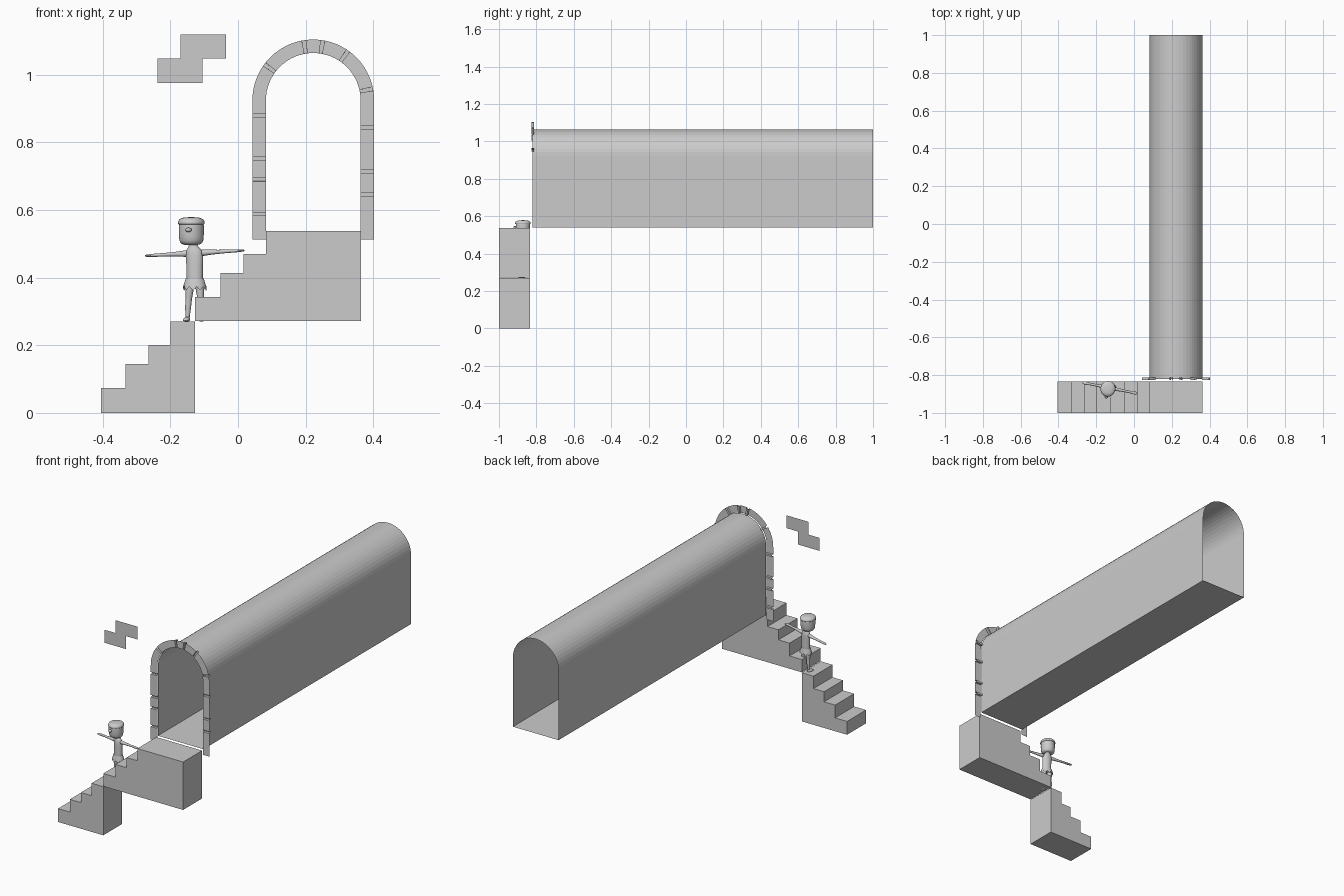
import bpy, bmesh, math
from mathutils import Vector, Matrix

if "Cube" in bpy.data.objects:
    bpy.data.objects.remove(bpy.data.objects["Cube"])

stone = bpy.data.materials.new("plain_grey")
stone.diffuse_color = (0.6, 0.6, 0.6, 1)
stone.use_nodes = True
stone.node_tree.nodes["Principled BSDF"].inputs["Base Color"].default_value = stone.diffuse_color


def make(name, verts, faces, smooth=False, subsurf=0):
    me = bpy.data.meshes.new(name)
    me.from_pydata([tuple(v) for v in verts], [], faces)
    me.materials.append(stone)
    ob = bpy.data.objects.new(name, me)
    bpy.context.collection.objects.link(ob)
    if subsurf:
        ob.modifiers.new("round", 'SUBSURF').levels = subsurf
        ob.modifiers["round"].render_levels = subsurf
    if smooth:
        for p in me.polygons:
            p.use_smooth = True
    return ob


def prism(name, prof, y0, y1):
    """Closed solid from an outline in x, z pulled along y."""
    n = len(prof)
    verts = [(x, y0, z) for x, z in prof] + [(x, y1, z) for x, z in prof]
    faces = [tuple(range(n)), tuple(range(2 * n - 1, n - 1, -1))]
    faces += [(i, i + n, (i + 1) % n + n, (i + 1) % n) for i in range(n)]
    ob = make(name, verts, faces)
    bm = bmesh.new()
    bm.from_mesh(ob.data)
    bmesh.ops.recalc_face_normals(bm, faces=bm.faces)
    bm.to_mesh(ob.data)
    bm.free()


def stairs(name, xs, zs, base):
    prof = [(xs[-1], base), (xs[0], base)]
    for i, z in enumerate(zs):
        prof += [(xs[i], z), (xs[i + 1], z)]
    prism(name, prof, -1.0, -0.834)


# Two flights of stairs
stairs("lower_stairs", [-0.405, -0.332, -0.264, -0.199, -0.127],
       [0.074, 0.145, 0.201, 0.27], 0.0)
stairs("upper_stairs", [-0.127, -0.052, 0.016, 0.083, 0.363],
       [0.343, 0.414, 0.47, 0.538], 0.272)

# Tunnel: open-ended shell with a floor
CX, CZ, RI, RO = 0.2225, 0.924, 0.14, 0.18
prof = [(CX - RI, 0.54)]
prof += [(CX - RI * math.cos(math.pi * i / 24), CZ + RI * math.sin(math.pi * i / 24))
         for i in range(25)]
prof += [(CX + RI, 0.54)]
n = len(prof)
make("tunnel", [(x, y, z) for y in (-0.82, 1.0) for x, z in prof],
     [(i, i + n, (i + 1) % n + n, (i + 1) % n) for i in range(n)])

# Arch surround: flat ribbon with recessed mortar joints
BOT, RM = 0.512, 0.16
LEG, ARC = CZ - BOT, math.pi * RM


def arch_point(s, r):
    if s < LEG:
        return CX - r, BOT + s
    if s > LEG + ARC:
        return CX + r, CZ - (s - LEG - ARC)
    a = (s - LEG) / RM
    return CX - r * math.cos(a), CZ + r * math.sin(a)


joints = [z - BOT for z in (0.588, 0.69, 0.753, 0.88)]
joints += [LEG + math.radians(180 - d) * RM for d in (143.5, 99, 81, 55, 11)]
joints += [LEG + ARC + CZ - z for z in (0.845, 0.715, 0.645)]
FRONT, DEEP = -0.826, -0.813
samples = [(0, FRONT), (2 * LEG + ARC, FRONT)]
samples += [(LEG + ARC * i / 32, FRONT) for i in range(33)]
samples = [p for p in samples if all(abs(p[0] - j) > 0.006 for j in joints)]
for j in joints:
    samples += [(j - 0.0051, FRONT), (j - 0.005, DEEP), (j + 0.005, DEEP), (j + 0.0051, FRONT)]
samples.sort()
verts = []
for s, y in samples:
    for r in (RI, RO):
        x, z = arch_point(s, r)
        verts.append((x, y, z))
make("arch_surround", verts,
     [(2 * i, 2 * i + 1, 2 * i + 3, 2 * i + 2) for i in range(len(samples) - 1)])

# Floating brick-pattern plate on the wall plane
plate = [(-0.238, 0.976), (-0.105, 0.976), (-0.105, 1.048), (-0.035, 1.048),
         (-0.035, 1.119), (-0.17, 1.119), (-0.17, 1.048), (-0.238, 1.048)]
make("wall_brick_plate", [(x, -0.833, z) for x, z in plate], [tuple(range(8))])

# Figure standing with arms out, turned slightly to the left
BODY = Matrix.Translation((-0.128, -0.868, 0)) @ Matrix.Rotation(math.radians(-11.3), 4, 'Z')


def loft(name, rings, along='z', sides=12, ragged=0.0, caps=True):
    """Rings are (centre x, y, z, half width, half depth)."""
    verts, faces = [], []
    for k, (x, y, z, a, b) in enumerate(rings):
        for i in range(sides):
            t = 2 * math.pi * i / sides
            c, s = a * math.cos(t), b * math.sin(t)
            drop = ragged * (i % 2) if k == 0 else 0
            v = (x + c, y + s, z - drop) if along == 'z' else (x, y + c, z + s)
            verts.append(BODY @ Vector(v))
    for k in range(len(rings) - 1):
        for i in range(sides):
            j = (i + 1) % sides
            f = [k * sides + i, k * sides + j, (k + 1) * sides + j, (k + 1) * sides + i]
            faces.append(f)
    if caps:
        faces.append(list(range(sides))[::-1])
        faces.append([len(verts) - sides + i for i in range(sides)])
    return make(name, verts, faces, True, 1 if not ragged else 0)


loft("torso", [(0, 0, 0.376, .024, .018), (0, 0, 0.392, .026, .019), (0, 0, 0.43, .025, .018),
               (-.001, 0, 0.465, .028, .018), (-.002, 0, 0.484, .025, .016),
               (-.004, 0, 0.491, .013, .012), (-.006, 0, 0.508, .012, .012)])
loft("ragged_skirt", [(0, 0, 0.374, .035, .027), (0, 0, 0.385, .031, .024),
                      (0, 0, 0.398, .027, .021)], sides=20, ragged=0.012, caps=False)
HX, HY = -0.009, -0.006
loft("head", [(HX, HY, 0.496, .018, .018), (HX, HY, 0.499, .031, .030), (HX, HY, 0.508, .037, .036),
              (HX, HY, 0.53, .038, .039), (HX, HY, 0.555, .038, .039),
              (HX, HY, 0.57, .036, .037), (HX, HY, 0.576, .024, .026)], sides=16)
loft("hair_cap", [(HX, HY, 0.556, .038, .040), (HX, HY, 0.559, .041, .044),
                  (HX, HY, 0.568, .040, .042), (HX, HY, 0.575, .034, .036),
                  (HX, HY, 0.579, .018, .02)], sides=16)
loft("nose", [(HX, HY - .042, 0.534, .006, .006), (HX, HY - .043, 0.541, .012, .012),
              (HX, HY - .042, 0.548, .006, .006)])

for side, sx in (("left", -1), ("right", 1)):
    tilt = 0.008 * sx
    loft(side + "_arm", [(sx * x, 0, 0.4725 + tilt * x / 0.15, d, h) for x, d, h in
                         [(.018, .011, .012), (.035, .009, .009), (.07, .007, .006),
                          (.11, .006, .005), (.122, .009, .005), (.138, .009, .004),
                          (.151, .004, .003)]], along='x')
    loft(side + "_leg", [(sx * x, y, z, a, a) for x, y, z, a in
                         [(.021, 0, .276, .007), (.021, 0, .295, .007), (.02, .001, .315, .010),
                          (.018, 0, .335, .009), (.016, 0, .36, .013), (.014, 0, .385, .014)]])
    loft(side + "_foot", [(sx * .023, -.010, .27, .011, .021), (sx * .023, -.010, .276, .011, .021),
                          (sx * .021, -.003, .285, .008, .011)])
